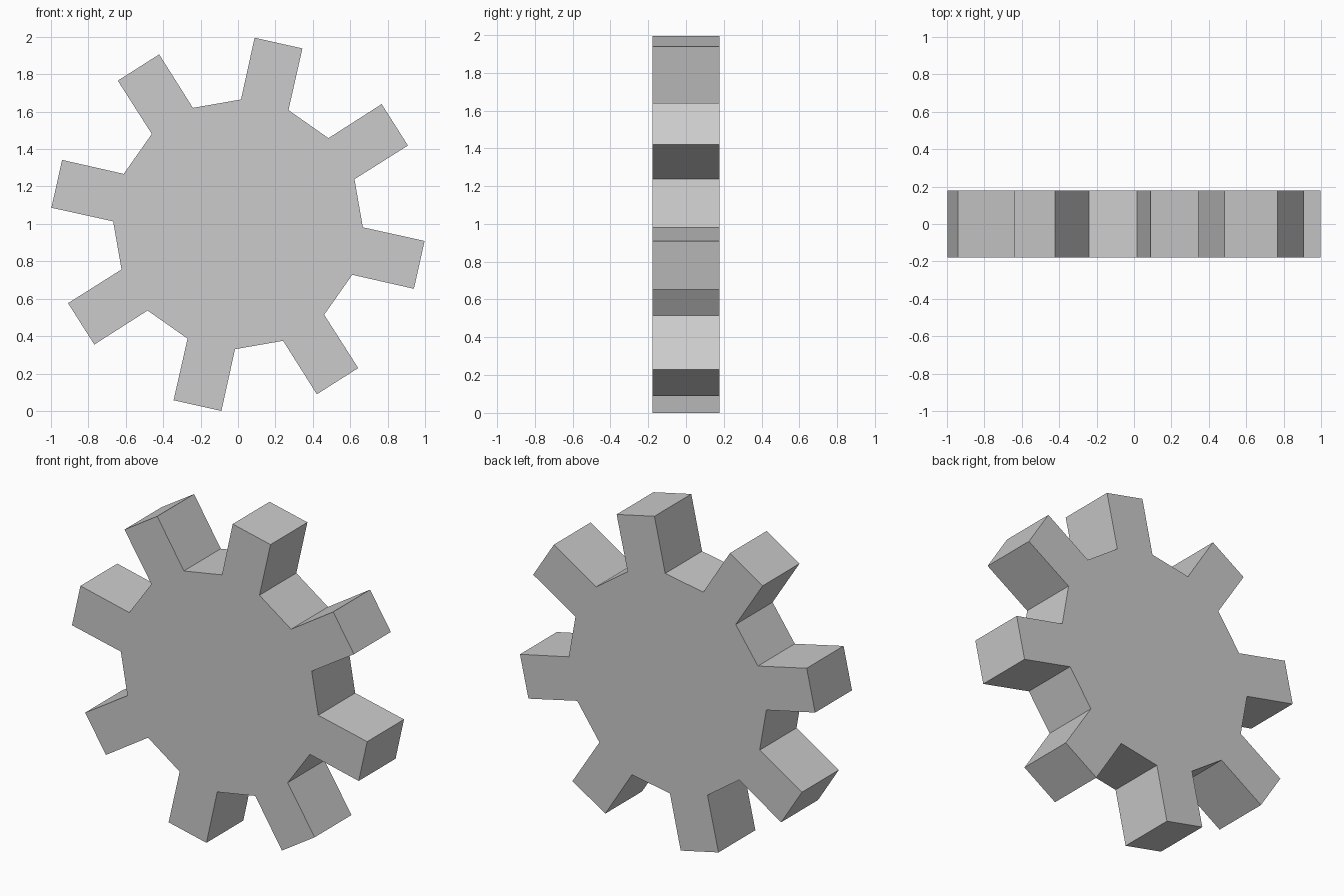
import bpy, bmesh
from math import radians
from mathutils import Vector, Matrix

if "Cube" in bpy.data.objects:
    bpy.data.objects.remove(bpy.data.objects["Cube"])

TEETH = 8
HALF_DEPTH = 0.178
CENTRE_Z = 1.002
# One tooth pointing along +x: root, tip, tip, root
TOOTH = [(0.655, -0.130), (0.993, -0.131), (0.993, 0.131), (0.655, 0.130)]

bm = bmesh.new()

# Outline: the tooth profile repeated around the hub
verts = []
for i in range(TEETH):
    turn = Matrix.Rotation(-radians(-12.6 + i * 360 / TEETH), 3, 'Y')
    for x, z in TOOTH:
        p = turn @ Vector((x, 0, z))
        verts.append(bm.verts.new((p.x, -HALF_DEPTH, p.z + CENTRE_Z)))
face = bm.faces.new(verts)

# Thickness: extrude the outline from front to back
ext = bmesh.ops.extrude_face_region(bm, geom=[face], use_keep_orig=True)
moved = [g for g in ext["geom"] if isinstance(g, bmesh.types.BMVert)]
bmesh.ops.translate(bm, verts=moved, vec=(0, 2 * HALF_DEPTH, 0))
bmesh.ops.recalc_face_normals(bm, faces=bm.faces)

# Seat the lowest tooth corner on the floor
low = min(v.co.z for v in bm.verts)
bmesh.ops.translate(bm, verts=bm.verts, vec=(0, 0, -low))

mesh = bpy.data.meshes.new("gear_wheel")
bm.to_mesh(mesh)
bm.free()
bpy.context.collection.objects.link(bpy.data.objects.new("gear_wheel", mesh))
